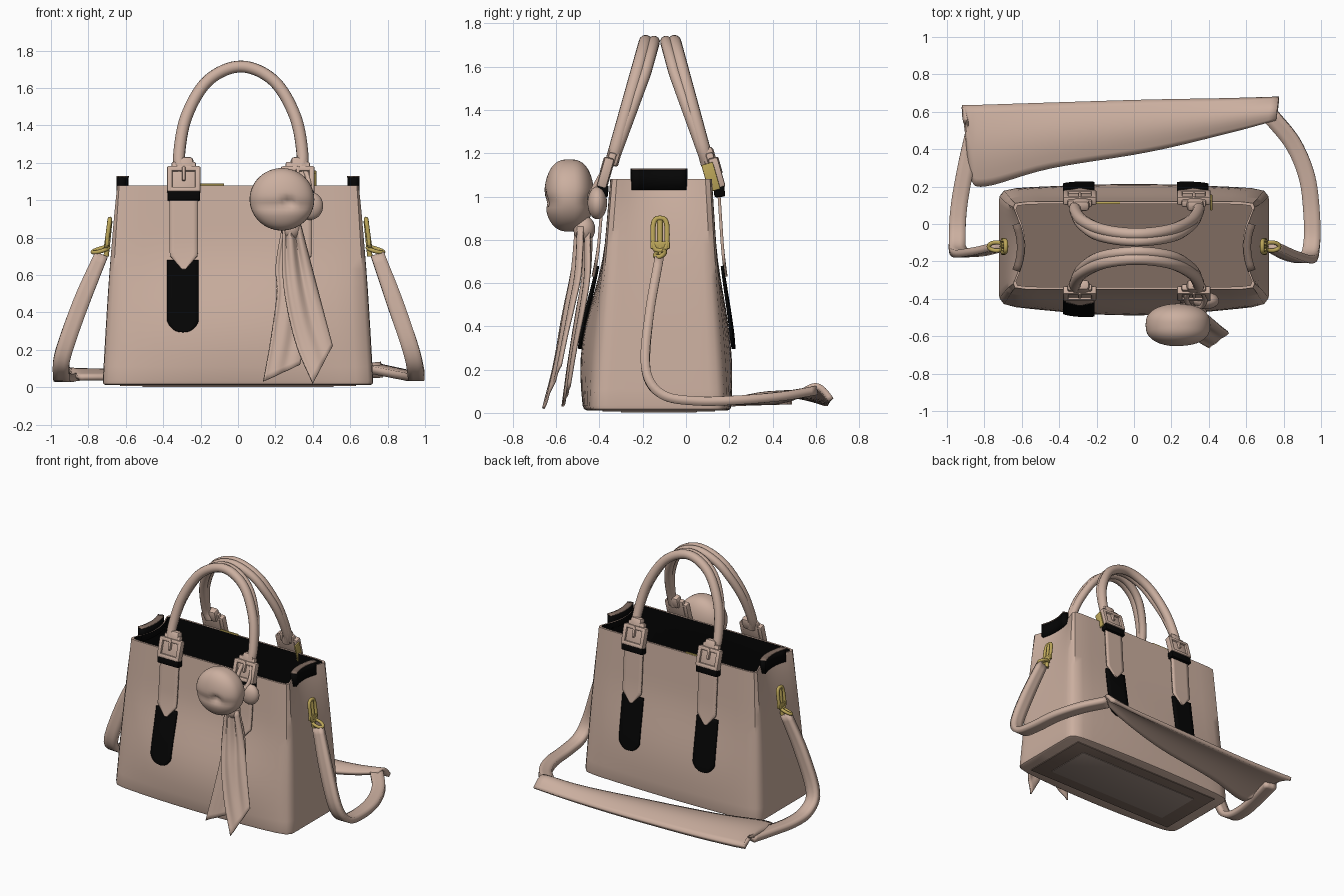
import bpy, bmesh, math
from mathutils import Vector, Matrix

cube = bpy.data.objects.get("Cube")
if cube:
    bpy.data.objects.remove(cube)


def material(name, r, g, b):
    m = bpy.data.materials.new(name)
    m.use_nodes = True
    m.diffuse_color = (r, g, b, 1)
    m.node_tree.nodes["Principled BSDF"].inputs["Base Color"].default_value = (r, g, b, 1)
    return m


TAN = material("tan_leather", .60, .43, .35)
BLACK = material("black_trim", .0015, .0015, .0015)
TAUPE = material("dark_taupe", .215, .15, .12)
WORN = material("worn_taupe", .32, .245, .21)
GOLD = material("gold_metal", .50, .38, .10)


def finish(name, bm, mats, angle=40):
    bmesh.ops.recalc_face_normals(bm, faces=bm.faces)
    me = bpy.data.meshes.new(name)
    bm.to_mesh(me)
    bm.free()
    for m in mats:
        me.materials.append(m)
    me.shade_smooth()
    me.set_sharp_from_angle(angle=math.radians(angle))
    ob = bpy.data.objects.new(name, me)
    bpy.context.collection.objects.link(ob)
    return ob


def grid(name, rows, mat, thick):
    """Sheet through rows of points, given a thickness."""
    bm = bmesh.new()
    vs = [[bm.verts.new(p) for p in r] for r in rows]
    for a, b in zip(vs, vs[1:]):
        for i in range(len(a) - 1):
            bm.faces.new((a[i], a[i + 1], b[i + 1], b[i]))
    ob = finish(name, bm, [mat], 60)
    s = ob.modifiers.new("thickness", 'SOLIDIFY')
    s.thickness, s.offset = thick, 0


def smooth_path(pts, n=6):
    """Catmull-Rom curve through the points."""
    p = [Vector(q) for q in pts]
    p = [2 * p[0] - p[1]] + p + [2 * p[-1] - p[-2]]
    out = []
    for a, b, c, d in zip(p, p[1:], p[2:], p[3:]):
        for k in range(n):
            t = k / n
            out.append(.5 * (2 * b + (c - a) * t + (2 * a - 5 * b + 4 * c - d) * t * t
                             + (3 * b - a - 3 * c + d) * t ** 3))
    return out + [p[-2]]


def sheet(name, edge_a, edge_b, mat, thick, cols=8, bump=lambda u, v: Vector()):
    a, b = smooth_path(edge_a), smooth_path(edge_b)
    rows = [[p.lerp(q, j / cols) + bump(i / (len(a) - 1), j / cols) for j in range(cols + 1)]
            for i, (p, q) in enumerate(zip(a, b))]
    grid(name, rows, mat, thick)


def block(name, size, loc, tilt, mat, bevel=.008):
    bm = bmesh.new()
    bmesh.ops.create_cube(bm, size=1, matrix=Matrix.Diagonal((*size, 1)))
    bmesh.ops.bevel(bm, geom=bm.edges[:], offset=bevel, segments=2, affect='EDGES', profile=.5)
    ob = finish(name, bm, [mat])
    ob.location, ob.rotation_euler = loc, (tilt, 0, 0)


def tube(name, pts, radius, mat, cyclic=False):
    cu = bpy.data.curves.new(name, 'CURVE')
    cu.dimensions, cu.bevel_depth, cu.bevel_resolution = '3D', radius, 4
    cu.use_fill_caps = True
    sp = cu.splines.new('POLY')
    sp.points.add(len(pts) - 1)
    for s, p in zip(sp.points, pts):
        s.co = (*p, 1)
    sp.use_cyclic_u, sp.use_smooth = cyclic, True
    cu.materials.append(mat)
    bpy.context.collection.objects.link(bpy.data.objects.new(name, cu))


def oval(center, a, b, n=24, square=1):
    """Closed oval with half axes a and b; square below 1 makes it boxier."""
    c, a, b = Vector(center), Vector(a), Vector(b)
    ring = [(math.cos(i * math.tau / n), math.sin(i * math.tau / n)) for i in range(n)]
    return [c + a * math.copysign(abs(p) ** square, p) + b * math.copysign(abs(q) ** square, q) for p, q in ring]


# Bag body: tapered rounded box, bulging faces, ends pinched in at the rim
TOP = 1.08


def wall(u, v, z, inset=0):
    t = z / TOP
    bulge = math.sin(math.pi * min(1, t + .25)) ** 2
    hx = .725 - .06 * t - inset
    yf, yb = -.44 + .09 * t + inset, .19 - .07 * t - inset
    x = u * hx - math.copysign(.07 * t ** 4 * (1 - v * v) * abs(u) ** 4, u)
    y = (yf + yb) / 2 + v * (yb - yf) / 2
    y += v * (1 - u * u) * bulge * (.068 if v < 0 else .038)
    return Vector((x, y, z))


def face_y(side, x, z):
    return wall(x / (.725 - .06 * z / TOP), side, z).y


square = [(-1 + k / 8, -1) for k in range(16)] + [(1, -1 + k / 8) for k in range(16)]
square += [(-u, -v) for u, v in square]
outline = [(u / s, v / s) for u, v in square for s in [(abs(u) ** 18 + abs(v) ** 18) ** (1 / 18)]]
outer = [(.012, .015), (.018, .004), (.035, 0)] + [(.035 + (TOP - .035) * k / 14, 0) for k in range(1, 15)]
inner = [(TOP, .014)] + [(TOP - k * .17, .014) for k in range(1, 7)]
bm = bmesh.new()
rings = [[bm.verts.new(wall(u, v, z, i)) for u, v in outline] for z, i in outer + inner]
for k, (a, b) in enumerate(zip(rings, rings[1:])):
    for i in range(len(a)):
        j = (i + 1) % len(a)
        bm.faces.new((a[i], a[j], b[j], b[i])).material_index = int(k >= len(outer))
bm.faces.new(rings[0])
bm.faces.new(rings[-1]).material_index = 2
finish("bag_body", bm, [TAN, BLACK, TAUPE])
block("base_border", (1.26, .52, .008), (0, -.125, .010), 0, TAUPE, .002)
block("base_panel", (1.02, .35, .008), (0, -.125, .006), 0, WORN, .002)

# Gusset tops at both ends of the opening
for s, side in ((-1, "right"), (1, "left")):
    edge = [(s * (.605 + .1 * (k / 8 - .5) ** 2), -.25 + .25 * k / 8) for k in range(9)]
    grid(side + "_gusset_trim", [[(x, y, z) for x, y in edge] for z in (1.03, 1.08, 1.125)], BLACK, .04)
    grid(side + "_gusset_edge", [[(x, y, z) for x, y in edge] for z in (1.122, 1.13)], TAUPE, .042)

# Straps, buckles and handles on the two broad faces


def strap_plate(name, side, xc, z0, z1, half, tip, off, mat):
    rows = []
    for k in range(25):
        z = z0 + (z1 - z0) * (k / 24) ** 1.5
        w = half * min(1, .12 + tip(z - z0))
        rows.append([(xc + w * u / 3, face_y(side, xc + w * u / 3, z) + side * off, z) for u in range(-3, 4)])
    grid(name, rows, mat, .014)


def pointed(d):
    return d / .085


def rounded(d):
    return math.sqrt(max(0, 1 - (1 - min(1, d / .11)) ** 2))


for side, face in ((-1, "front"), (1, "back")):
    tilt = side * .28
    for xc, hand in ((-.29, "right"), (.32, "left")):
        name = face + "_" + hand
        if name != "front_left":
            strap_plate(name + "_strap_end", side, xc - .005, .295, .68, .084, rounded, .018, BLACK)
        strap_plate(name + "_strap", side, xc, .63, 1.09, .075, pointed, .028, TAN)
        y = face_y(side, xc, TOP)
        block(name + "_band", (.175, .05, .055), (xc, y + side * .034, 1.025), side * .1, BLACK)
        block(name + "_tab", (.13, .035, .17), (xc, y + side * .01, 1.12), tilt, TAN)
        turn = Matrix.Rotation(tilt, 3, 'X')
        center = Vector((xc, y + side * .022, 1.11))
        for s in (-1, 1):
            block(name + "_buckle_side", (.03, .045, .14), center + turn @ Vector((s * .075, 0, 0)), tilt, TAN)
            block(name + "_buckle_bar", (.17, .045, .028), center + turn @ Vector((0, 0, s * .058)), tilt, TAN)
        block(name + "_buckle_pin", (.02, .03, .08), center + turn @ Vector((0, side * .012, .03)), tilt, TAN)
        block(name + "_handle_base", (.09, .06, .09), (xc + .007, y - side * .015, 1.185), tilt, TAN, .02)
    # Each handle is a main roll with a slimmer roll opening out on its inner side
    arch = smooth_path([(-.30, 0, 1.15), (-.315, 0, 1.24), (-.275, 0, 1.45), (-.16, 0, 1.64), (.015, 0, 1.715),
                        (.19, 0, 1.64), (.305, 0, 1.45), (.345, 0, 1.24), (.33, 0, 1.15)], 8)
    foot, rise = (-.345, .16) if side < 0 else (.10, -.155)
    for p in arch:
        p.y = foot + rise * (p.z - 1.15) / .57
    tube(face + "_handle", arch, .032, TAN)
    tube(face + "_handle_inner_roll",
         [p - Vector((0, side * min(.038, .09 * (p.z - 1.15)), 0)) for p in arch], .028, TAN)

block("back_left_buckle_plate", (.012, .055, .13), (.413, .115, 1.09), .28, GOLD, .004)
block("back_rim_bar", (.15, .012, .012), (-.15, .112, 1.083), 0, GOLD, .003)

# Metal clasps and shoulder strap ends
falls = {
    "right": [(-.73, -.125, .71), (-.84, -.15, .45), (-.935, -.15, .18), (-.945, -.06, .075),
              (-.935, .1, .05), (-.9, .3, .055), (-.86, .48, .06)],
    "left": [(.745, -.125, .71), (.84, -.17, .45), (.925, -.185, .2), (.95, -.11, .085),
             (.95, .05, .055), (.925, .25, .06), (.85, .43, .075), (.73, .58, .1)],
}
for s, side in ((-1, "right"), (1, "left")):
    tube(side + "_clasp_loop", oval((s * .695, -.12, .825), (0, .033, 0), (-s * .01, 0, .075), 24, .6), .012, GOLD, True)
    tube(side + "_clasp_bar", [(s * .705, -.12, .70), (s * .685, -.12, .89)], .014, GOLD)
    tube(side + "_clasp_ring", oval((s * .735, -.12, .735), (.042, 0, -s * .012), (0, .022, .008)), .011, GOLD, True)
    block(side + "_clasp_mount", (.022, .09, .035), (s * .70, -.12, .775), 0, GOLD, .005)
    path = [Vector(p) for p in falls[side]]
    ea, eb = [], []
    for i, p in enumerate(path):
        t = (path[min(i + 1, len(path) - 1)] - path[max(i - 1, 0)]).normalized()
        w = (Vector((1, 0, 0)) - t * t.x).normalized() * (.044 if i else .036)
        ea.append(p - w)
        eb.append(p + w)
    sheet(side + "_shoulder_strap", ea, eb, TAN, .042, 3)

# Wide shoulder pad lying on the ground behind the bag
sheet("shoulder_pad",
      [(-.88, .46, .06), (-.865, .25, .05), (-.79, .205, .05), (-.45, .3, .05), (.08, .39, .05), (.5, .49, .07),
       (.76, .56, .11)],
      [(-.92, .63, .06), (-.88, .632, .06), (-.79, .635, .055), (-.45, .645, .045), (.08, .66, .045),
       (.5, .665, .05), (.775, .67, .06)],
      TAN, .028, 10, lambda u, v: Vector((0, 0, .035 * math.sin(math.pi * v))))

# Pompom with a dimple and a soft crease, its knot and loop


def ball(name, loc, size, boxy=1, dimple=0, crease=0):
    bm = bmesh.new()
    bmesh.ops.create_uvsphere(bm, u_segments=40, v_segments=28, radius=1)
    for v in bm.verts:
        x, y, z = v.co
        y = math.copysign(abs(y) ** boxy, y) * (1 - crease * math.exp(-((z + .2) / .16) ** 2))
        if y < 0:
            y += dimple * math.exp(-((x - .2) ** 2 + (z + .08) ** 2) / .02)
        v.co.y = y
    ob = finish(name, bm, [TAN], 180)
    ob.location, ob.scale = loc, size


ball("pompom", (.235, -.54, 1.005), (.173, .115, .167), .75, .3, .1)
ball("scarf_knot", (.285, -.47, .85), (.055, .05, .06))
ball("scarf_bow", (.385, -.41, .97), (.07, .045, .075))
tube("pompom_loop", oval((.33, -.40, 1.08), (.05, 0, 0), (0, .05, .09)), .014, TAN, True)


# Two pleated scarf tails
def pleat(u, v):
    return Vector((0, .016 * math.sin(v * 13) * (1 - .85 * u), 0))


sheet("scarf_tail_right",
      [(.24, -.45, .86), (.205, -.47, .65), (.21, -.50, .5), (.175, -.54, .25), (.135, -.57, .03)],
      [(.32, -.45, .86), (.37, -.45, .65), (.385, -.47, .5), (.37, -.51, .3), (.33, -.54, .12)],
      TAN, .012, 16, pleat)
sheet("scarf_tail_left",
      [(.245, -.50, .86), (.24, -.53, .65), (.26, -.57, .45), (.315, -.61, .22), (.40, -.66, .02)],
      [(.335, -.48, .86), (.39, -.49, .65), (.43, -.52, .5), (.465, -.55, .37), (.505, -.58, .22)],
      TAN, .012, 16, pleat)
